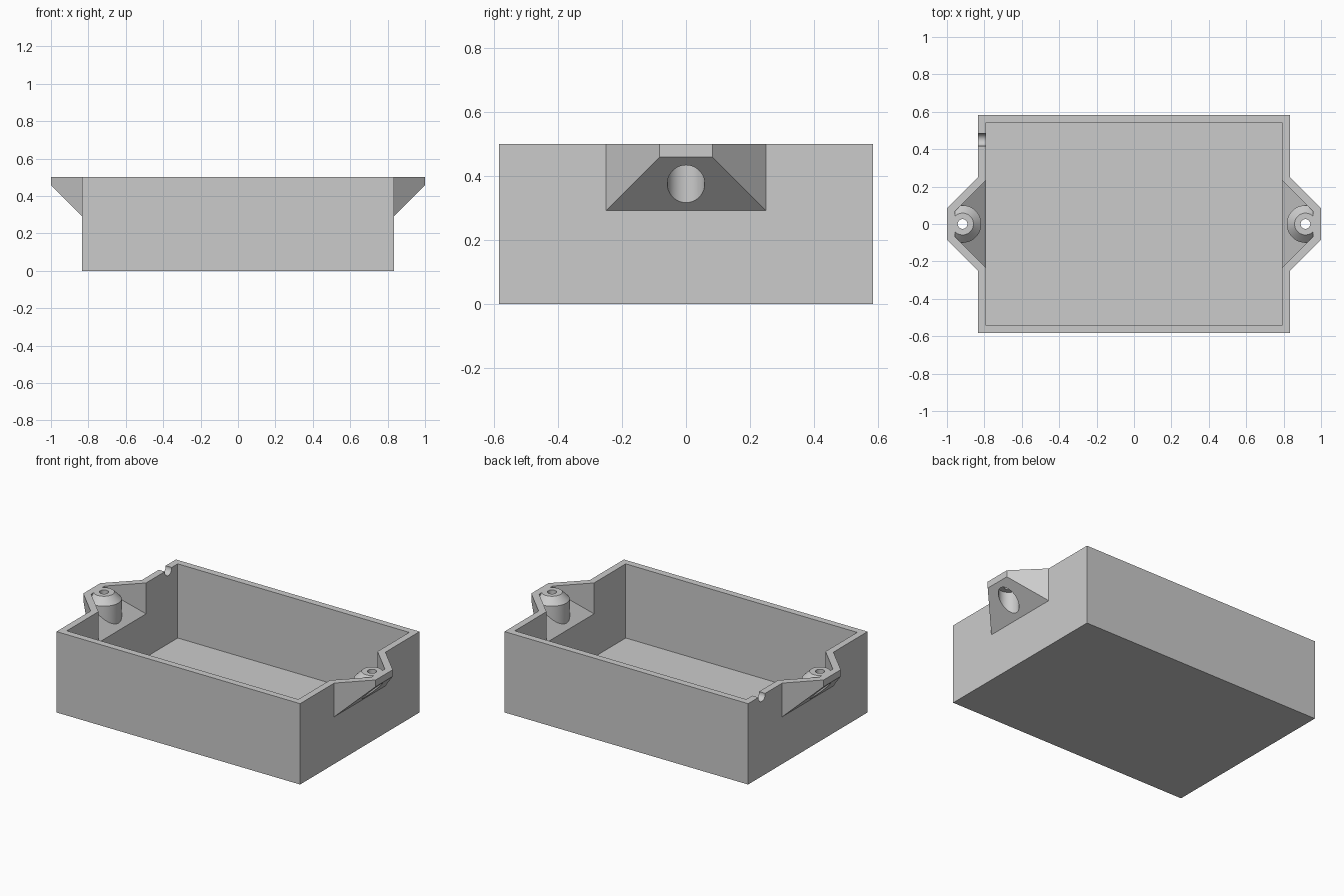
import bpy, bmesh, math
from mathutils import Vector

if "Cube" in bpy.data.objects:
    bpy.data.objects.remove(bpy.data.objects["Cube"], do_unlink=True)

U = 1 / 24             # model unit: one wall thickness
TOP = 12 * U           # rim height
OVER = 14 * U          # cutters overshoot the rim
BOSS_X = 22 * U
SKEW = U * math.sqrt(2)  # wall thickness measured across a 45 degree wall

grey = bpy.data.materials.new("light grey plastic")
grey.use_nodes = True
colour = (0.6, 0.6, 0.6, 1)
grey.diffuse_color = colour
grey.node_tree.nodes["Principled BSDF"].inputs["Base Color"].default_value = colour


def make_object(name, bm):
    bmesh.ops.recalc_face_normals(bm, faces=bm.faces)
    mesh = bpy.data.meshes.new(name)
    bm.to_mesh(mesh)
    bm.free()
    mesh.materials.append(grey)
    obj = bpy.data.objects.new(name, mesh)
    bpy.context.collection.objects.link(obj)
    return obj


def box(name, low, high):
    bm = bmesh.new()
    bmesh.ops.create_cube(bm, size=1)
    for v in bm.verts:
        v.co = [a if c < 0 else b for c, a, b in zip(v.co, low, high)]
    return make_object(name, bm)


def ear(name, side, x0, x1, width, drop, top):
    """Wedge that tapers at 45 degrees in plan and on its underside."""
    bm = bmesh.new()
    for x in (x0, x1):
        for s in (-1, 1):
            for z in (x - drop, top):
                bm.verts.new((side * x, s * (width - x), z))
    bmesh.ops.convex_hull(bm, input=bm.verts)
    bmesh.ops.dissolve_limit(bm, angle_limit=0.01, verts=bm.verts, edges=bm.edges)
    return make_object(name, bm)


def lathe(name, x, profile):
    """Turn a list of (radius, height) points round a vertical axis."""
    bm = bmesh.new()
    verts = [bm.verts.new((x + r, 0, z)) for r, z in profile]
    edges = [bm.edges.new(pair) for pair in zip(verts, verts[1:])]
    bmesh.ops.spin(bm, geom=verts + edges, cent=(x, 0, 0), axis=(0, 0, 1),
                   angle=math.tau, steps=64)
    bmesh.ops.remove_doubles(bm, verts=bm.verts, dist=1e-5)
    return make_object(name, bm)


def combine(target, other, operation):
    mod = target.modifiers.new("combine", "BOOLEAN")
    mod.operation = operation
    mod.solver = "EXACT"
    mod.object = other
    bpy.context.view_layer.objects.active = target
    bpy.ops.object.modifier_apply(modifier=mod.name)
    bpy.data.objects.remove(other, do_unlink=True)


# Outer block with an ear on each end
case = box("enclosure_base", (-20 * U, -14 * U, 0), (20 * U, 14 * U, TOP))
for side in (-1, 1):
    combine(case, ear("ear", side, 19.3 * U, 24 * U, 26 * U, 13 * U, TOP), "UNION")

# Main cavity
combine(case, box("cavity", (-19 * U, -13 * U, U), (19 * U, 13 * U, OVER)), "DIFFERENCE")

for side in (-1, 1):
    # Ear pocket, leaving a chamfered screw boss standing in it
    pocket = ear("pocket", side, 18 * U, 23 * U, 26 * U - SKEW, 13 * U - SKEW, OVER)
    boss = lathe("boss", side * BOSS_X,
                 [(0, 3 * U), (2.4 * U, 3 * U), (2.4 * U, 11 * U),
                  (1.4 * U, TOP), (1.4 * U, 16 * U), (0, 16 * U)])
    combine(pocket, boss, "DIFFERENCE")
    combine(case, pocket, "DIFFERENCE")
    # Screw hole with a wide bore from below
    bore = lathe("bore", side * BOSS_X,
                 [(0, 5 * U), (1.4 * U, 5 * U), (1.4 * U, 11 * U),
                  (0.62 * U, 11 * U), (0.62 * U, OVER), (0, OVER)])
    combine(case, bore, "DIFFERENCE")

# Round cable notch in the rim of the right end
bm = bmesh.new()
bmesh.ops.create_cone(bm, cap_ends=True, segments=40, radius1=0.8 * U,
                      radius2=0.8 * U, depth=3 * U)
for v in bm.verts:
    v.co = Vector((v.co.z - 19.5 * U, v.co.y + 10.8 * U, v.co.x + TOP - 0.1 * U))
combine(case, make_object("notch", bm), "DIFFERENCE")

bpy.ops.object.select_all(action="DESELECT")
case.select_set(True)
bpy.context.view_layer.objects.active = case
bpy.ops.object.shade_smooth_by_angle(angle=math.radians(25))
